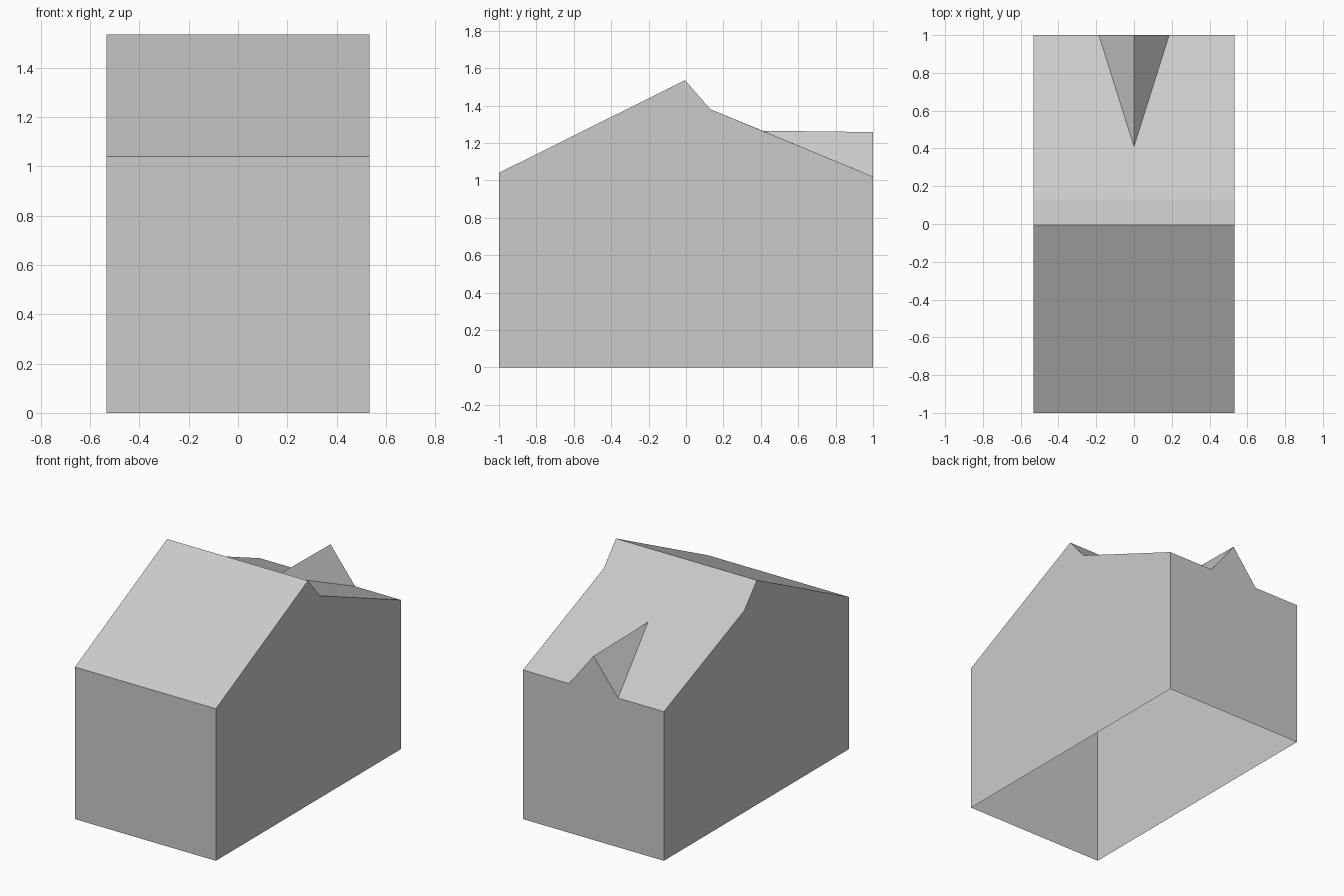
import bpy
import bmesh
from mathutils import Vector

cube = bpy.data.objects.get("Cube")
if cube:
    bpy.data.objects.remove(cube)

grey = bpy.data.materials.new("plain grey")
grey.use_nodes = True
colour = (0.6, 0.6, 0.6, 1)
grey.diffuse_color = colour
grey.node_tree.nodes["Principled BSDF"].inputs["Base Color"].default_value = colour

W, D = 0.533, 1.0                  # half width and half depth
FRONT_EAVE, BACK_EAVE = 1.04, 1.02
RIDGE, BREAK = (-0.005, 1.535), (0.13, 1.38)
DORMER_W, DORMER_Z = 0.186, 1.258
DORMER_TIP = (0, 0.41, 1.265)
CENTRE = Vector((0, 0, 0.7))


def panels(name, *outlines):
    """One object of flat panels, all facing away from the house centre."""
    bm = bmesh.new()
    for outline in outlines:
        face = bm.faces.new([bm.verts.new(p) for p in outline])
        face.normal_update()
        if face.normal.dot(face.calc_center_median() - CENTRE) < 0:
            face.normal_flip()
    bmesh.ops.remove_doubles(bm, verts=bm.verts, dist=0.0001)
    mesh = bpy.data.meshes.new(name)
    bm.to_mesh(mesh)
    bm.free()
    mesh.materials.append(grey)
    obj = bpy.data.objects.new(name, mesh)
    bpy.context.collection.objects.link(obj)


def strip(a, b):
    """Full-width rectangle between two (y, z) points."""
    return [(-W, *a), (W, *a), (W, *b), (-W, *b)]


# Side walls share one gable profile; the underside stays open
front, back = (-D, FRONT_EAVE), (D, BACK_EAVE)
gable = [(-D, 0), (D, 0), back, BREAK, RIDGE, front]
for side, x in (("left", W), ("right", -W)):
    panels(side + "_wall", [(x, *p) for p in gable])

panels("front_wall", strip((-D, 0), front))

# Back wall rises into the dormer's pointed gable
peak = (0, D, DORMER_Z)
feet = [(s * DORMER_W, D, BACK_EAVE) for s in (1, -1)]
panels("back_wall", [(-W, D, 0), (W, D, 0), (W, *back),
                     feet[0], peak, feet[1], (-W, *back)])

# Main roof: front slope, steep upper back, and lower back cut for the dormer
panels("front_roof", strip(front, RIDGE))
panels("back_roof", strip(RIDGE, BREAK),
       [(-W, *BREAK), (W, *BREAK), (W, *back),
        feet[0], DORMER_TIP, feet[1], (-W, *back)])

# Two triangular slopes of the dormer
panels("dormer_roof", *[[DORMER_TIP, peak, foot] for foot in feet])
